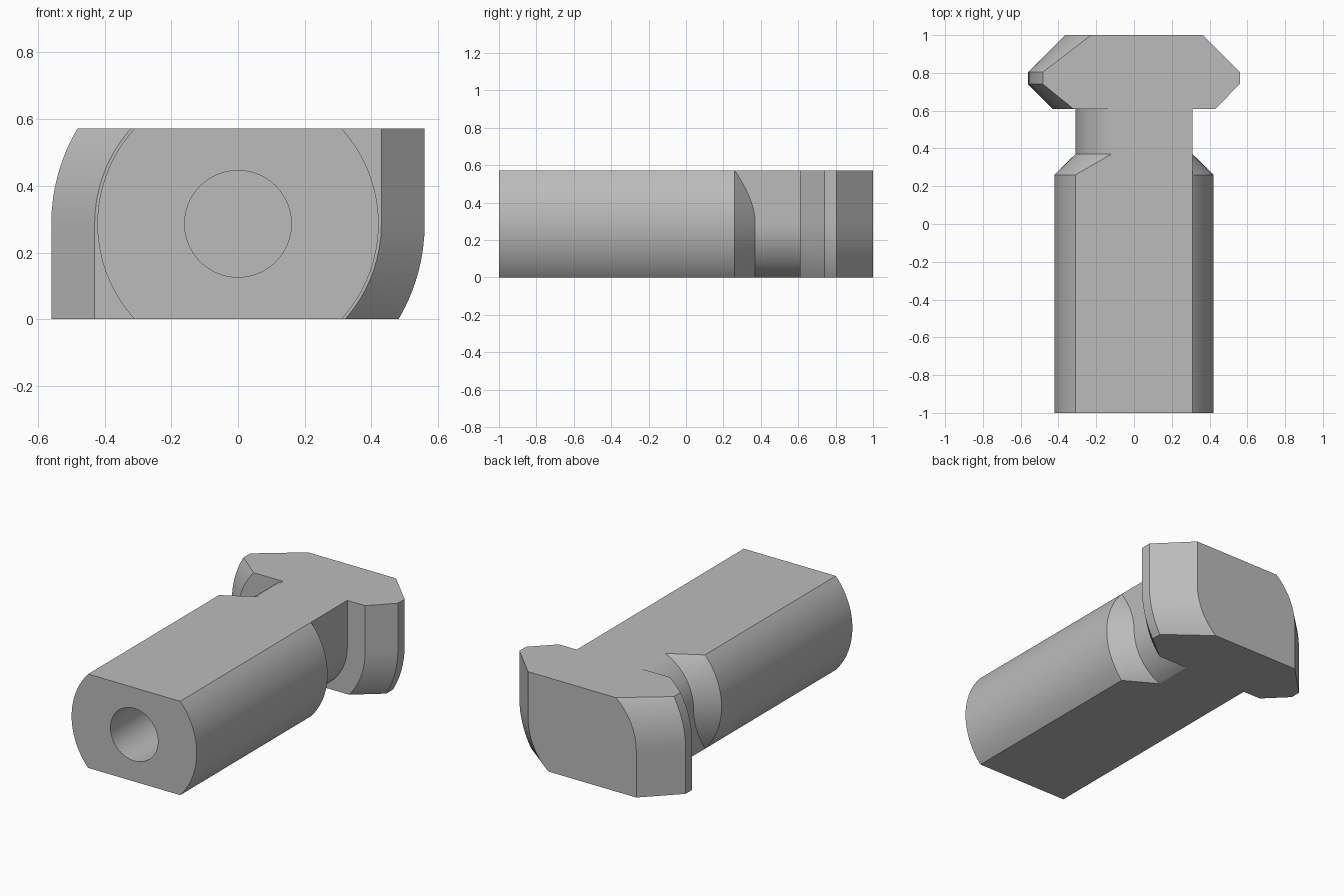
import bpy, bmesh
from math import sqrt, sin, pi, radians

if "Cube" in bpy.data.objects:
    bpy.data.objects.remove(bpy.data.objects["Cube"])

HALF = 0.286          # half the thickness between the flats
SHANK, FLAT = 0.422, 0.310
STEPS = 12
SHOULDER, NECK, HEAD = 0.26, 0.37, 0.61

steel = bpy.data.materials.new("grey steel")
steel.use_nodes = True
colour = (0.5, 0.5, 0.5, 1)
steel.diffuse_color = colour
steel.node_tree.nodes["Principled BSDF"].inputs["Base Color"].default_value = colour


def stations(h, rounded):
    """Half-width along the length at height h above the axis."""
    def arc(r):
        return sqrt(max(r * r - h * h, 0))

    def wide(r):
        return arc(r) if rounded else r

    # where the shoulder cone meets the flat side of the neck
    t = (SHANK - sqrt(FLAT ** 2 + h * h)) / (SHANK - FLAT)
    t = min(max(t, 0), 1)
    crease_r = SHANK + t * (FLAT - SHANK)
    shank = [(-1, arc(SHANK)), (SHOULDER, arc(SHANK)),
             (SHOULDER + t * (NECK - SHOULDER), arc(crease_r)),
             (NECK, wide(FLAT)), (HEAD, wide(FLAT))]
    head = [(HEAD, wide(0.43)), (0.74, wide(0.56)), (0.805, wide(0.56)), (1, wide(0.365))]
    return shank + head


# Bolt body: one loft, with diagonally opposite corners rounded
bm = bmesh.new()
heights = [HALF * sin(pi / 2 * i / STEPS) for i in range(-STEPS, STEPS + 1)]
columns = []
for side, order in ((1, heights), (-1, heights[::-1])):
    for h in order:
        columns.append([bm.verts.new((side * x, y, HALF + h))
                        for y, x in stations(h, side * h < 0)])
for i, a in enumerate(columns):
    b = columns[(i + 1) % len(columns)]
    for j in range(len(a) - 1):
        bm.faces.new((a[j], b[j], b[j + 1], a[j + 1]))
for end in (0, -1):
    bm.faces.new([c[end] for c in columns])
bmesh.ops.remove_doubles(bm, verts=bm.verts, dist=0.0001)
bmesh.ops.recalc_face_normals(bm, faces=bm.faces)
mesh = bpy.data.meshes.new("bolt_body")
bm.to_mesh(mesh)
bm.free()
mesh.materials.append(steel)
body = bpy.data.objects.new("bolt_body", mesh)
bpy.context.collection.objects.link(body)

# Blind hole bored into the front end
bpy.ops.mesh.primitive_cylinder_add(vertices=64, radius=0.16, depth=1.3,
                                    location=(0, -1, HALF), rotation=(pi / 2, 0, 0))
cutter = bpy.context.object
cutter.name = "hole_cutter"
cutter.hide_render = True
cutter.data.materials.append(steel)
bore = body.modifiers.new("bore", "BOOLEAN")
bore.operation = "DIFFERENCE"
bore.solver = "EXACT"
bore.object = cutter

bpy.ops.object.select_all(action="DESELECT")
body.select_set(True)
bpy.context.view_layer.objects.active = body
bpy.ops.object.modifier_apply(modifier=bore.name)
bpy.data.objects.remove(cutter)
bpy.ops.object.shade_smooth_by_angle(angle=radians(15))
